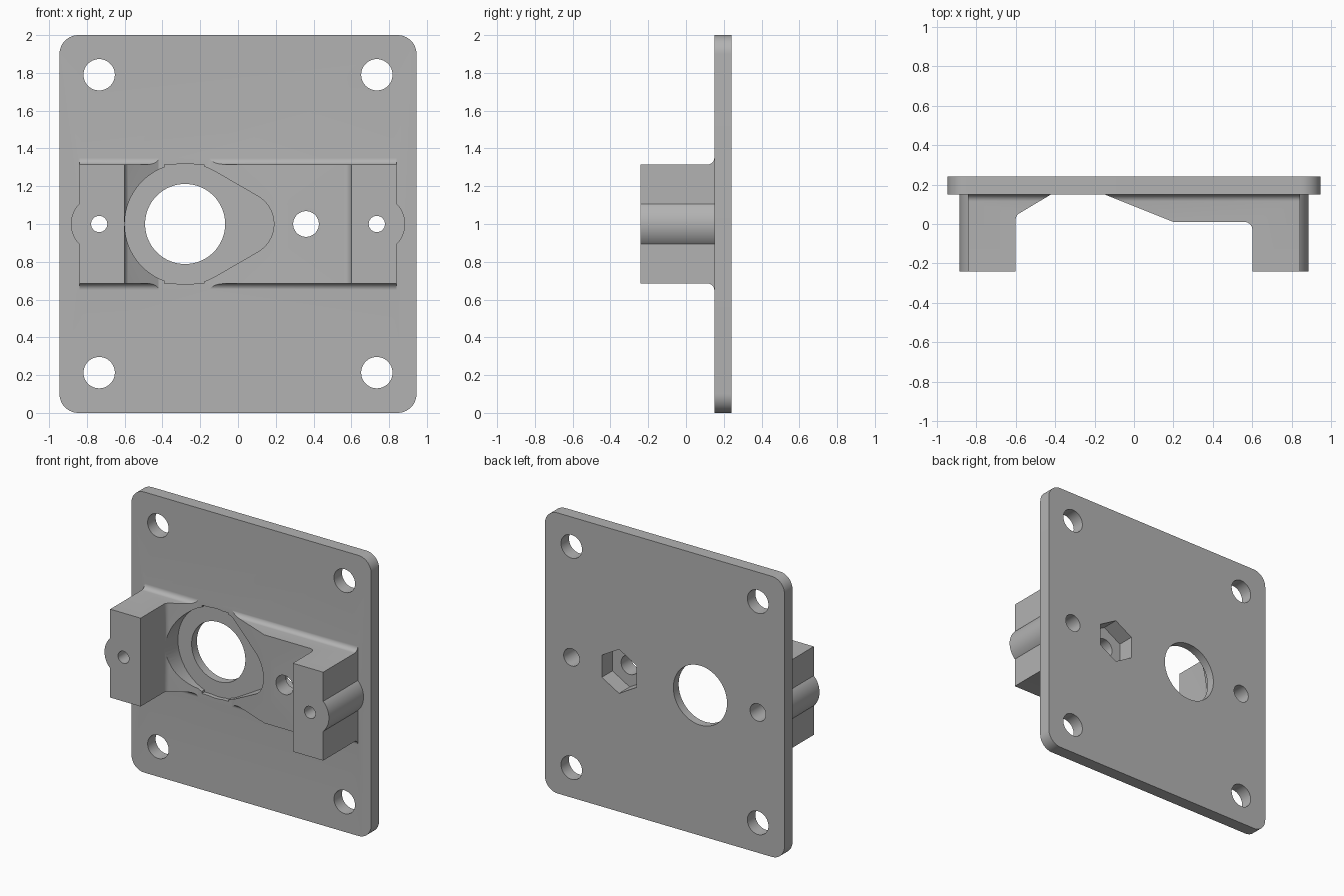
import bpy, bmesh
from math import sin, cos, pi, radians
from mathutils import Vector

cube = bpy.data.objects.get("Cube")
if cube:
    bpy.data.objects.remove(cube, do_unlink=True)

grey = bpy.data.materials.new("plain grey")
grey.use_nodes = True
grey.diffuse_color = (0.45, 0.45, 0.45, 1)
grey.node_tree.nodes["Principled BSDF"].inputs["Base Color"].default_value = grey.diffuse_color

# How a 2D outline and a depth map to 3D for each extrusion axis
PLACE = {
    "x": lambda a, b, d: (d, a, b),
    "y": lambda a, b, d: (a, d, b),
    "z": lambda a, b, d: (a, b, d),
}


def arc(cx, cy, r, start, end, n=12):
    angles = [radians(start + (end - start) * i / n) for i in range(n + 1)]
    return [(cx + r * cos(t), cy + r * sin(t)) for t in angles]


def prism(name, outline, axis, lo, hi):
    """Extrude a closed outline along an axis."""
    bm = bmesh.new()
    verts = [bm.verts.new(PLACE[axis](a, b, lo)) for a, b in outline]
    face = bm.faces.new(verts)
    grown = bmesh.ops.extrude_face_region(bm, geom=[face])["geom"]
    moved = [g for g in grown if isinstance(g, bmesh.types.BMVert)]
    bmesh.ops.translate(bm, verts=moved, vec=Vector(PLACE[axis](0, 0, hi - lo)))
    bmesh.ops.recalc_face_normals(bm, faces=bm.faces)
    mesh = bpy.data.meshes.new(name)
    bm.to_mesh(mesh)
    bm.free()
    mesh.materials.append(grey)
    obj = bpy.data.objects.new(name, mesh)
    bpy.context.collection.objects.link(obj)
    return obj


def combine(target, tool, operation):
    """Apply a boolean and discard the tool."""
    mod = target.modifiers.new("combine", "BOOLEAN")
    mod.operation, mod.solver, mod.object = operation, "EXACT", tool
    bpy.context.view_layer.objects.active = target
    bpy.ops.object.modifier_apply(modifier=mod.name)
    bpy.data.objects.remove(tool, do_unlink=True)


def drill(target, x, z, r, lo=-0.5, hi=0.5, sides=48):
    step = 2 * pi / sides
    ring = [(x + r * sin(i * step), z + r * cos(i * step)) for i in range(sides)]
    combine(target, prism("drill", ring, "y", lo, hi), "DIFFERENCE")


FRONT, PLATE, BACK, ROOT = -0.24, 0.15, 0.24, 0.2
MID, HALF, FILLET = 1.0, 0.315, 0.035
POST = 0.735

# Rounded back plate
corners = [(0.845, 1.9, 0), (-0.845, 1.9, 90), (-0.845, 0.1, 180), (0.845, 0.1, 270)]
outline = [p for x, z, a in corners for p in arc(x, z, 0.1, a, a + 90)]
mount = prism("motor_mount", outline, "y", PLATE, BACK)

# Bracket legs: plan outlines trimmed by a section with filleted feet
right_plan = ([(-0.84, ROOT), (-0.84, FRONT), (-0.6, FRONT)]
              + arc(-0.56, 0.02, 0.04, 180, 122, 8) + [(-0.42, PLATE), (-0.338, ROOT)])
left_plan = ([(0.84, ROOT), (0.84, FRONT), (0.6, FRONT)]
             + arc(0.56, -0.03, 0.04, 0, 90, 8) + [(0.2, 0.01), (-0.15, PLATE), (-0.275, ROOT)])
foot = PLATE - FILLET
top, bottom = MID + HALF, MID - HALF
section = ([(FRONT, top)] + arc(foot, top + FILLET, FILLET, -90, 0, 8) + [(ROOT, top + FILLET)]
           + [(ROOT, bottom - FILLET)] + arc(foot, bottom - FILLET, FILLET, 0, 90, 8)
           + [(FRONT, bottom)])
for name, plan in (("right_leg", right_plan), ("left_leg", left_plan)):
    leg = prism(name, plan, "z", 0.5, 1.5)
    combine(leg, prism("leg_section", section, "x", -1, 1), "INTERSECT")
    combine(mount, leg, "UNION")

# Rounded bosses on the outer sides of the legs
for side in (-1, 1):
    boss = [(side * x, z) for x, z in arc(POST, MID, 0.15, -90, 90, 32)]
    combine(mount, prism("boss", boss, "y", FRONT, ROOT), "UNION")

# Teardrop pocket with a flat notch above and below
FLOOR, MOTOR = 0.18, -0.28
teardrop = arc(MOTOR, MID, 0.32, 60, 300, 48) + arc(0.02, MID, 0.17, -60, 60, 20)
combine(mount, prism("pocket", teardrop, "y", -0.5, FLOOR), "DIFFERENCE")
notch = [(-0.39, bottom), (-0.18, bottom), (-0.18, top), (-0.39, top)]
combine(mount, prism("notch", notch, "y", -0.5, FLOOR), "DIFFERENCE")

# Motor opening, then the bolt hole with its hexagonal nut recess
drill(mount, MOTOR, MID, 0.212, sides=64)
drill(mount, 0.36, MID, 0.068)
drill(mount, 0.36, MID, 0.157, lo=0.12, sides=6)

# Stepped screw holes in the legs and corner holes in the plate
for x in (-POST, POST):
    drill(mount, x, MID, 0.043)
    drill(mount, x, MID, 0.062, lo=0.0)
    for z in (0.213, 1.79):
        drill(mount, x, z, 0.083)

# Smooth curves, sharp corners
bpy.ops.object.select_all(action="DESELECT")
mount.select_set(True)
bpy.context.view_layer.objects.active = mount
bpy.ops.object.shade_smooth_by_angle(angle=radians(25))
